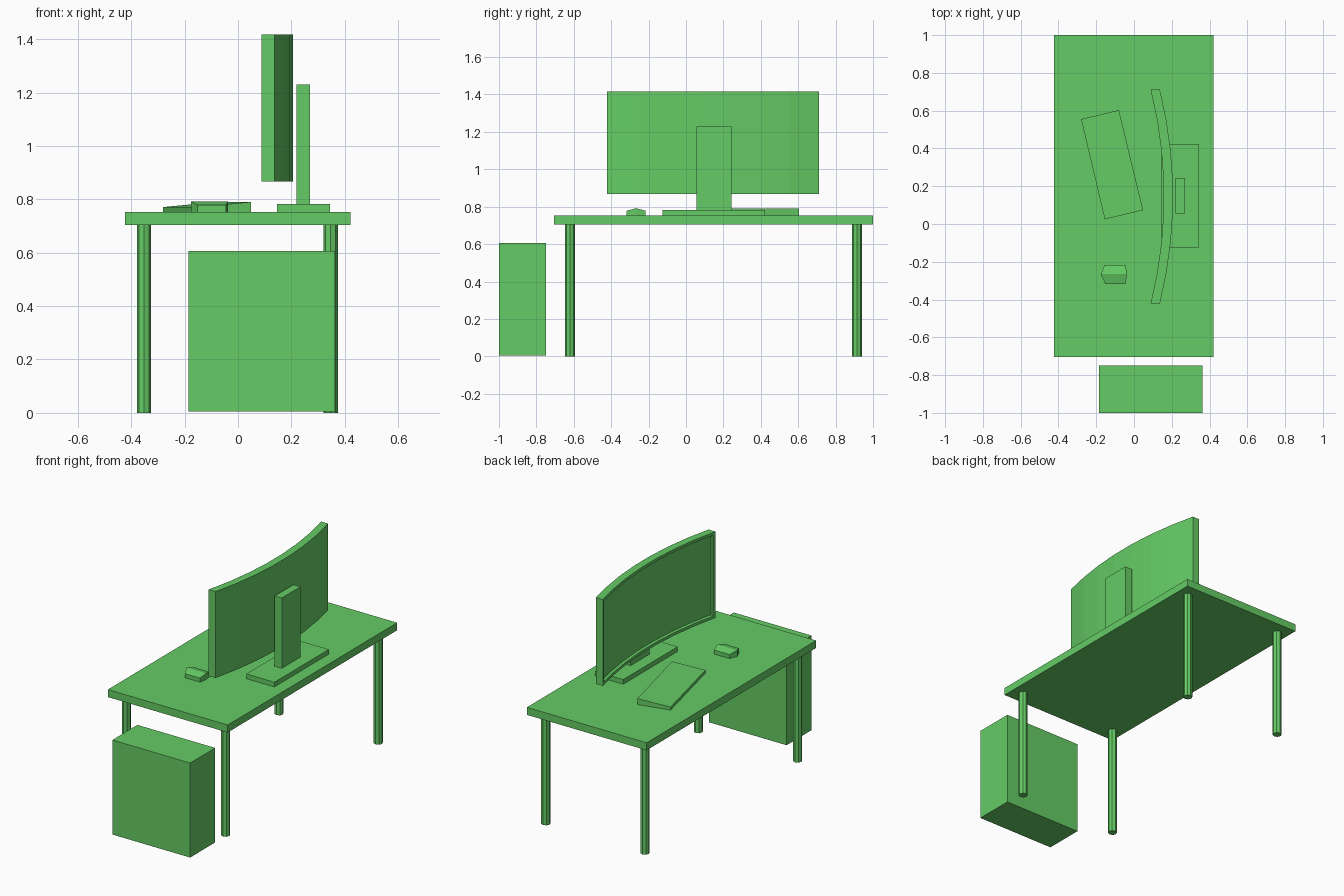
import bpy, bmesh

if "Cube" in bpy.data.objects:
    bpy.data.objects.remove(bpy.data.objects["Cube"])

GREEN = bpy.data.materials.new("green")
GREEN.diffuse_color = (0.13, 0.6, 0.13, 1)
GREEN.use_nodes = True
GREEN.node_tree.nodes["Principled BSDF"].inputs["Base Color"].default_value = GREEN.diffuse_color


def finish(name, bm):
    bmesh.ops.recalc_face_normals(bm, faces=bm.faces)
    mesh = bpy.data.meshes.new(name)
    bm.to_mesh(mesh)
    bm.free()
    mesh.materials.append(GREEN)
    obj = bpy.data.objects.new(name, mesh)
    bpy.context.collection.objects.link(obj)
    return obj


def prism(name, outline, z0, tops):
    """Vertical prism; tops gives the top height of each outline corner."""
    bm = bmesh.new()
    lo = [bm.verts.new((x, y, z0)) for x, y in outline]
    hi = [bm.verts.new((x, y, z)) for (x, y), z in zip(outline, tops)]
    n = len(outline)
    bm.faces.new(lo[::-1])
    if n == 6:  # ridge between corners 0 and 3
        bm.faces.new(hi[:4])
        bm.faces.new(hi[3:] + hi[:1])
    else:
        bm.faces.new(hi)
    for i in range(n):
        j = (i + 1) % n
        bm.faces.new((lo[i], lo[j], hi[j], hi[i]))
    return finish(name, bm)


def box(name, x, y, z):
    outline = [(x[0], y[0]), (x[1], y[0]), (x[1], y[1]), (x[0], y[1])]
    return prism(name, outline, z[0], [z[1]] * 4)


# Desk
box("desk_top", (-0.423, 0.421), (-0.705, 1.0), (0.704, 0.752))
for side, x in (("left", -0.352), ("right", 0.347)):
    for end, y in (("front", -0.62), ("back", 0.915)):
        bpy.ops.mesh.primitive_cylinder_add(vertices=8, radius=0.027, depth=0.705,
                                            location=(x, y, 0.3525))
        leg = bpy.context.object
        leg.name = f"{end}_{side}_leg"
        leg.data.materials.append(GREEN)

# Computer case beside the desk
box("computer_case", (-0.185, 0.363), (-1.0, -0.748), (0.005, 0.607))

# Monitor stand
box("stand_base", (0.146, 0.344), (-0.125, 0.423), (0.752, 0.782))
box("stand_post", (0.22, 0.27), (0.055, 0.243), (0.782, 1.23))

# Curved monitor with a recessed screen facing -x
SEGMENTS, MID, HALF, SAG = 7, 0.145, 0.567, 0.07
bm = bmesh.new()
rings = []
for i in range(SEGMENTS + 1):
    t = 2 * i / SEGMENTS - 1
    y, drop = MID + HALF * t, SAG * t * t
    front, back = 0.158 - drop, 0.207 - drop
    rings.append([bm.verts.new((x, y, z)) for x, z in
                  ((front, 0.867), (back, 0.867), (back, 1.417), (front, 1.417))])
screen = []
for a, b in zip(rings, rings[1:]):
    for k in range(4):
        m = (k + 1) % 4
        face = bm.faces.new((a[k], a[m], b[m], b[k]))
        if k == 3:
            screen.append(face)
bm.faces.new(rings[0])
bm.faces.new(rings[-1][::-1])
bmesh.ops.recalc_face_normals(bm, faces=bm.faces)
bmesh.ops.inset_region(bm, faces=screen, thickness=0.018, use_even_offset=True)
bmesh.ops.inset_region(bm, faces=screen, thickness=0.002, depth=-0.018, use_even_offset=True)
for face in screen:
    face.smooth = True
finish("monitor", bm)

# Wedge keyboard, turned on the desk
prism("keyboard", [(-0.28, 0.555), (-0.155, 0.025), (0.048, 0.073), (-0.08, 0.603)],
      0.752, [0.771, 0.771, 0.79, 0.79])

# Mouse with a ridge along its length
prism("mouse", [(-0.176, -0.266), (-0.152, -0.318), (-0.045, -0.318),
                (-0.037, -0.266), (-0.045, -0.216), (-0.155, -0.216)],
      0.752, [0.792, 0.778, 0.778, 0.792, 0.778, 0.778])
